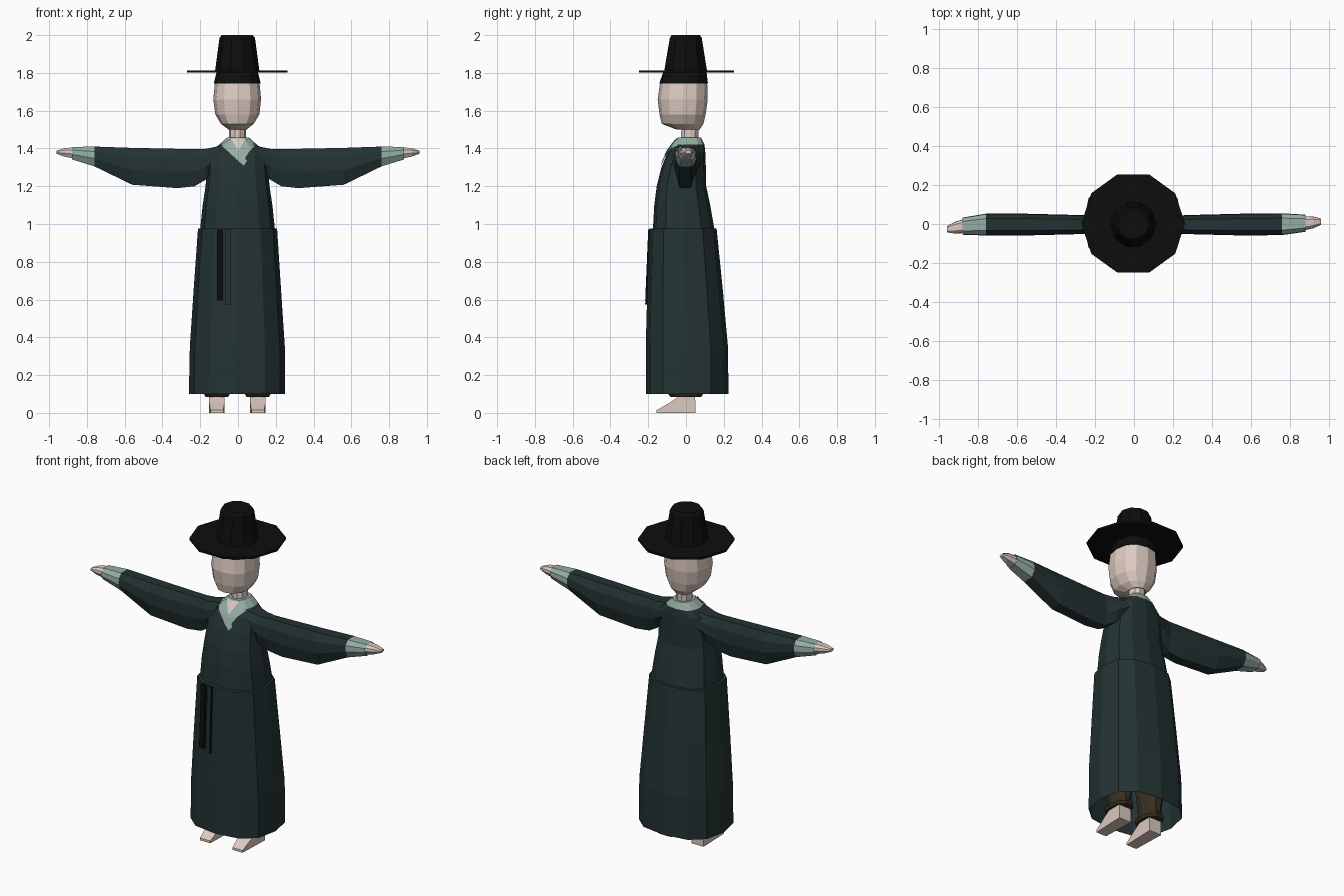
import bpy, bmesh, math
from mathutils import Vector
from mathutils.bvhtree import BVHTree

if "Cube" in bpy.data.objects:
    bpy.data.objects.remove(bpy.data.objects["Cube"])


def material(name, rgb):
    m = bpy.data.materials.new(name)
    m.diffuse_color = (*rgb, 1)
    m.use_nodes = True
    m.node_tree.nodes["Principled BSDF"].inputs["Base Color"].default_value = m.diffuse_color
    return m


ROBE = material("dark_teal_cloth", (0.017, 0.032, 0.033))
TRIM = material("pale_green_trim", (0.30, 0.42, 0.375))
SKIN = material("skin", (0.72, 0.59, 0.53))
BLACK = material("black", (0.004, 0.004, 0.004))
BROWN = material("brown_cloth", (0.04, 0.028, 0.015))


def finish(name, bm, mats, recalc=True):
    if recalc:
        bmesh.ops.recalc_face_normals(bm, faces=bm.faces)
    me = bpy.data.meshes.new(name)
    bm.to_mesh(me)
    bm.free()
    for m in mats:
        me.materials.append(m)
    ob = bpy.data.objects.new(name, me)
    bpy.context.collection.objects.link(ob)
    return ob


def loft(rings, caps=(True, True), index=None):
    """Skin a list of point rings; index(k) picks the material of band k."""
    bm = bmesh.new()
    vs = [[bm.verts.new(p) for p in r] for r in rings]
    n = len(vs[0])
    for k in range(len(vs) - 1):
        for i in range(n):
            j = (i + 1) % n
            f = bm.faces.new((vs[k][i], vs[k][j], vs[k + 1][j], vs[k + 1][i]))
            f.material_index = index(k) if index else 0
    if caps[0]:
        bm.faces.new(vs[0][::-1]).material_index = index(0) if index else 0
    if caps[1]:
        bm.faces.new(vs[-1]).material_index = index(len(vs) - 2) if index else 0
    bmesh.ops.recalc_face_normals(bm, faces=bm.faces)
    return bm


def ring(z, x0, x1, y0, y1, n=12, e=0.78):
    """Rounded-box ring at height z filling the given x and y ranges."""
    pts = []
    for i in range(n):
        a = math.tau * i / n
        c, s = math.cos(a), math.sin(a)
        sx = math.copysign(abs(c) ** e, c)
        sy = math.copysign(abs(s) ** e, s)
        pts.append(((x0 + x1) / 2 + sx * (x1 - x0) / 2,
                    (y0 + y1) / 2 + sy * (y1 - y0) / 2, z))
    return pts


def tube(name, rows, mat, n=12, e=0.78, caps=(True, True)):
    return finish(name, loft([ring(*r, n=n, e=e) for r in rows], caps), [mat])


# Upper robe, its top band is the collar round the neck
torso_rows = [(0.90, -.20, .195, -.175, .15), (0.975, -.20, .195, -.175, .15),
              (1.10, -.187, .182, -.168, .128), (1.20, -.172, .167, -.155, .107),
              (1.30, -.163, .158, -.13, .105), (1.38, -.15, .15, -.098, .102),
              (1.42, -.10, .10, -.072, .098), (1.458, -.058, .058, -.045, .08)]
bm = loft([ring(*r) for r in torso_rows], index=lambda k: int(k == 6))
tree = BVHTree.FromBMesh(bm)
finish("upper_robe", bm, [ROBE, TRIM])


# Thin plates laid on the chest
def chest_point(x, z, lift):
    hit = tree.ray_cast(Vector((x, -1, z)), Vector((0, 1, 0)))[0]
    return Vector((x, (hit.y if hit else -.04) - lift, z))


def chest_strip(name, edge_a, edge_b, mat, lift, steps=4):
    def dense(edge):
        out = []
        for p, q in zip(edge, edge[1:]):
            out += [Vector(p).lerp(Vector(q), t / steps) for t in range(steps)]
        return out + [Vector(edge[-1])]
    bm = bmesh.new()
    rows = []
    for a, b in zip(dense(edge_a), dense(edge_b)):
        pts = [a.lerp(b, t / steps) for t in range(steps + 1)]
        rows.append([bm.verts.new(chest_point(p.x, p.y, lift)) for p in pts])
    for r, s in zip(rows, rows[1:]):
        for i in range(steps):
            f = bm.faces.new((r[i], r[i + 1], s[i + 1], s[i]))
            f.normal_update()
            if f.normal.y > 0:
                f.normal_flip()
    finish(name, bm, [mat], recalc=False)


chest_strip("bare_throat", [(-.04, 1.452), (-.002, 1.385)],
            [(.04, 1.452), (.002, 1.385)], SKIN, .004)
chest_strip("collar_under", [(.095, 1.42), (.06, 1.385), (.035, 1.345)],
            [(.038, 1.452), (.02, 1.415), (0, 1.385)], TRIM, .007)
chest_strip("collar_over", [(-.095, 1.42), (-.04, 1.37), (.03, 1.305)],
            [(-.038, 1.452), (0, 1.395), (.05, 1.335)], TRIM, .010)

# Skirt, open at the hem
tube("skirt", [(0.10, -.26, .25, -.213, .225), (0.35, -.255, .248, -.213, .222),
               (0.65, -.235, .228, -.205, .195), (0.975, -.212, .207, -.193, .162),
               (0.978, -.19, .185, -.17, .145)], ROBE, caps=(False, False))

# Hanging ribbons
for name, x, w, z0, mat in (("ribbon", -.095, .03, .595, BLACK),
                            ("thin_ribbon", -.053, .026, .575, ROBE),
                            ("ribbon_edge", -.041, .006, .575, BLACK)):
    rows = [[(x + dx * w / 2, y + dy, z) for dx, dy in
             ((-1, -.004), (1, -.004), (1, .01), (-1, .01))]
            for z, y in ((z0, -.212), (.972, -.196))]
    finish(name, loft(rows), [mat])

# Sleeves with cuffs and hands: x, bottom, top, half depth, y centre
SECTION = ((-.55, 1), (.55, 1), (.95, .75), (1, .4), (.6, 0), (-.6, 0), (-1, .4), (-.95, .75))
ARM = ((.09, 1.30, 1.415, .085, .002), (.17, 1.235, 1.398, .062, 0),
       (.23, 1.20, 1.397, .047, -.003), (.32, 1.19, 1.398, .05, -.003),
       (.56, 1.208, 1.403, .056, -.003), (.76, 1.305, 1.41, .056, -.001),
       (.88, 1.342, 1.408, .044, .004), (.875, 1.348, 1.405, .036, .004),
       (.92, 1.357, 1.402, .03, .008), (.96, 1.372, 1.388, .016, .012))
for side, label in ((1, "left"), (-1, "right")):
    rings = []
    for x, z0, z1, d, c in ARM:
        cy = c if side > 0 else -.003 - 2 * max(0, c)
        rings.append([(side * x, cy + u * d, z0 + v * (z1 - z0)) for u, v in SECTION])
    finish(label + "_sleeve", loft(rings, index=lambda k: 0 if k < 5 else 1 if k < 7 else 2),
           [ROBE, TRIM, SKIN])

# Head and neck
tube("neck", [(1.40, -.055, .055, -.05, .07), (1.45, -.047, .043, -.03, .068),
              (1.53, -.047, .043, -.025, .07)], SKIN, n=10, e=1)
tube("head", [(1.50, -.05, .045, -.05, .072), (1.53, -.09, .083, -.128, .092),
              (1.58, -.12, .113, -.14, .104), (1.66, -.131, .122, -.15, .115),
              (1.75, -.122, .114, -.137, .112), (1.80, -.11, .102, -.12, .105)],
     SKIN, n=12, e=.85)

# Hat: headband, brim and tall crown
tube("headband", [(1.744, -.128, .12, -.142, .116), (1.81, -.112, .104, -.118, .108)],
     BLACK, e=.85)
tube("hat_brim", [(1.801, -.27, .262, -.262, .267), (1.813, -.27, .262, -.262, .267)],
     BLACK, n=10, e=1)
tube("hat_crown", [(1.805, -.122, .114, -.122, .118), (1.985, -.098, .09, -.09, .088),
                   (2.0, -.086, .078, -.08, .078)], BLACK, n=10, e=1)

# Trousers and feet
FOOT = ((-.155, 0), (-.155, .014), (-.085, .055), (-.03, .092), (-.03, .13),
        (.045, .13), (.05, .05), (.05, 0))
for cx, label in ((-.112, "right"), (.105, "left")):
    tube(label + "_trouser", [(.085, cx - .06, cx + .06, -.085, .085),
                              (.10, cx - .068, cx + .068, -.1, .095),
                              (.13, cx - .055, cx + .055, -.075, .075),
                              (.30, cx - .075, cx + .075, -.09, .09),
                              (.85, cx - .06, cx + .075, -.1, .09)], BROWN, n=10, e=1)
    rows = [[(cx + s * (.034 if y < -.1 else .041), y, z) for y, z in FOOT] for s in (-1, 1)]
    finish(label + "_foot", loft(rows), [SKIN])
